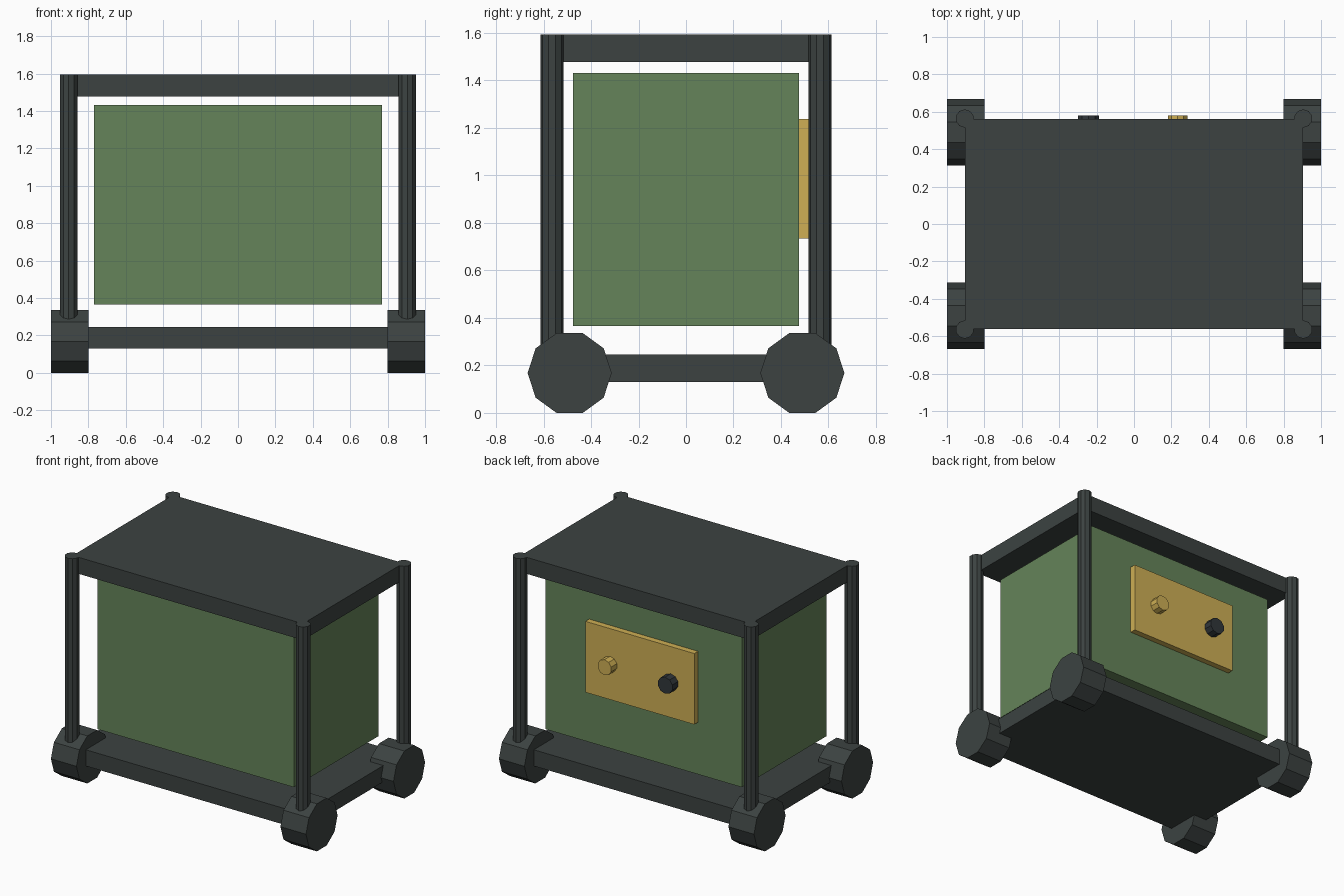
import bpy
import math

if "Cube" in bpy.data.objects:
    bpy.data.objects.remove(bpy.data.objects["Cube"])


def material(name, color):
    m = bpy.data.materials.new(name)
    m.diffuse_color = (*color, 1)
    m.use_nodes = True
    m.node_tree.nodes["Principled BSDF"].inputs["Base Color"].default_value = m.diffuse_color
    return m


DARK = material("dark_metal", (0.045, 0.055, 0.053))
GREEN = material("green_paint", (0.13, 0.23, 0.10))
GOLD = material("yellow_panel", (0.62, 0.43, 0.09))
BLACK = material("black_knob", (0.03, 0.037, 0.042))


def box(name, lo, hi, mat):
    bpy.ops.mesh.primitive_cube_add(size=1, location=[(a + b) / 2 for a, b in zip(lo, hi)])
    ob = bpy.context.object
    ob.name = name
    ob.scale = [b - a for a, b in zip(lo, hi)]
    bpy.ops.object.transform_apply(location=False, rotation=False, scale=True)
    ob.data.materials.append(mat)
    return ob


def cylinder(name, center, radius, depth, rotation, mat, sides=10):
    bpy.ops.mesh.primitive_cylinder_add(vertices=sides, radius=radius, depth=depth,
                                        location=center, rotation=rotation)
    ob = bpy.context.object
    ob.name = name
    ob.data.materials.append(mat)
    return ob


# Frame slabs
box("base_slab", (-0.903, -0.562, 0.13), (0.903, 0.562, 0.245), DARK)
box("top_slab", (-0.903, -0.562, 1.477), (0.903, 0.562, 1.594), DARK)

# Corner posts and feet
for sx, side in ((-1, "left"), (1, "right")):
    for sy, end in ((-1, "front"), (1, "back")):
        cylinder(f"{end}_{side}_post", (sx * 0.905, sy * 0.564, 0.862), 0.049, 1.464,
                 (0, 0, 0), DARK)
        cylinder(f"{end}_{side}_foot", (sx * 0.9, sy * 0.49, 0.168), 0.177, 0.2,
                 (0, math.pi / 2, 0), DARK)

# Machine body floating inside the frame
box("body", (-0.77, -0.475, 0.366), (0.77, 0.475, 1.431), GREEN)

# Control panel with two knobs on the back
box("control_panel", (-0.427, 0.44, 0.735), (0.427, 0.517, 1.238), GOLD)
cylinder("yellow_knob", (0.233, 0.54, 0.987), 0.055, 0.08, (math.pi / 2, 0, 0), GOLD)
cylinder("black_knob", (-0.243, 0.54, 0.987), 0.059, 0.08, (math.pi / 2, 0, 0), BLACK)
